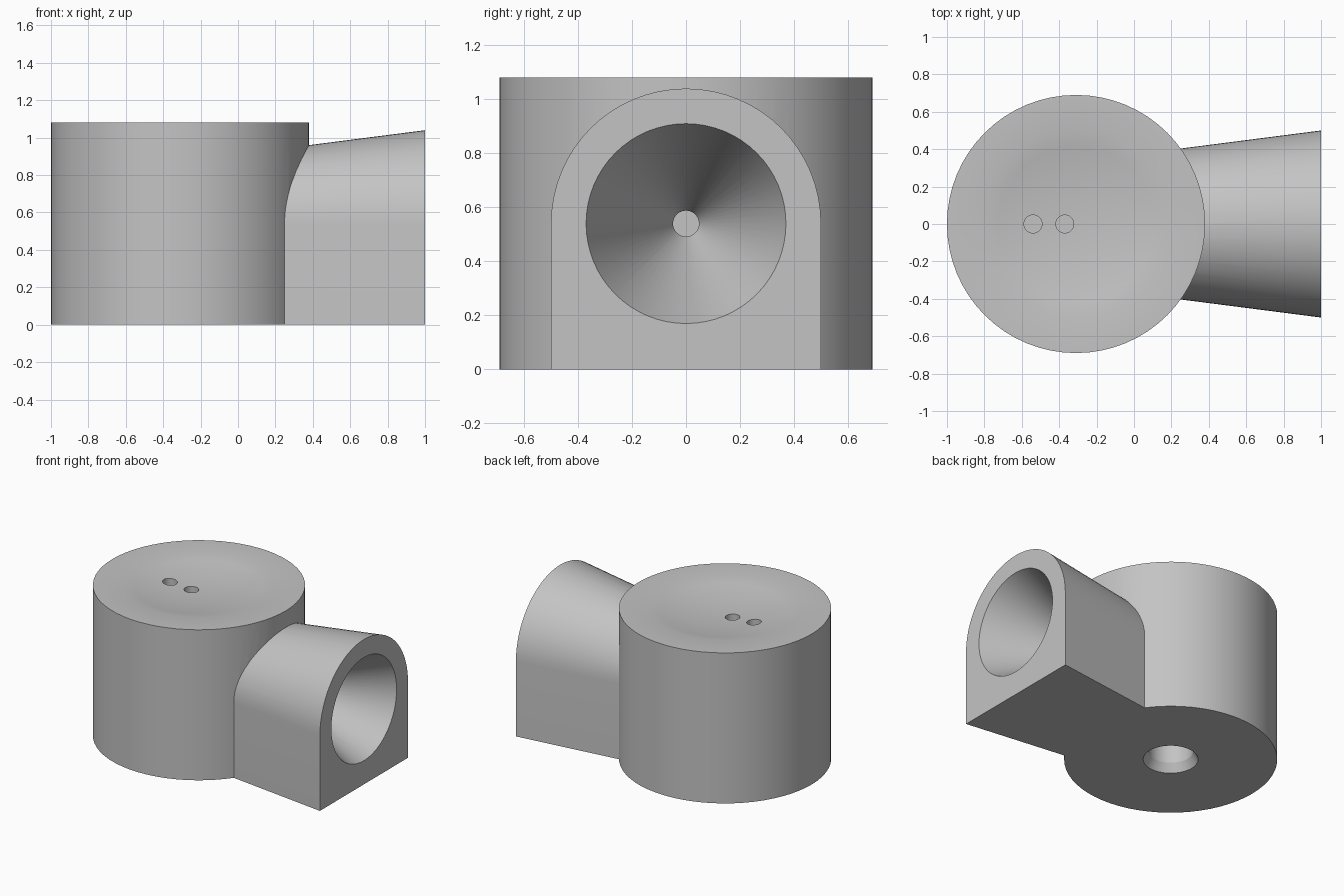
import bpy, bmesh, math
from mathutils import Vector

# Remove the default cube only
cube = bpy.data.objects.get("Cube")
if cube:
    bpy.data.objects.remove(cube, do_unlink=True)

# One plain grey material
grey = bpy.data.materials.new("plain_grey")
grey.use_nodes = True
colour = (0.55, 0.55, 0.55, 1)
grey.diffuse_color = colour
grey.node_tree.nodes["Principled BSDF"].inputs["Base Color"].default_value = colour


def finish(bm, name):
    bmesh.ops.recalc_face_normals(bm, faces=bm.faces)
    mesh = bpy.data.meshes.new(name)
    bm.to_mesh(mesh)
    bm.free()
    mesh.materials.append(grey)
    obj = bpy.data.objects.new(name, mesh)
    bpy.context.collection.objects.link(obj)
    return obj


def lathe(name, profile, steps=64, location=(0, 0, 0), tilt=0):
    """Spin a (radius, height) profile that starts and ends on the axis."""
    bm = bmesh.new()
    verts = [bm.verts.new((r, 0, z)) for r, z in profile]
    edges = [bm.edges.new(pair) for pair in zip(verts, verts[1:])]
    bmesh.ops.spin(bm, geom=verts + edges, cent=(0, 0, 0), axis=(0, 0, 1),
                   angle=math.tau, steps=steps, use_merge=False)
    bmesh.ops.remove_doubles(bm, verts=bm.verts, dist=0.0001)
    obj = finish(bm, name)
    obj.location = location
    obj.rotation_euler.y = tilt
    return obj


def combine(target, tool, operation):
    bpy.context.view_layer.update()
    bpy.context.view_layer.objects.active = target
    mod = target.modifiers.new(operation.lower(), 'BOOLEAN')
    mod.operation, mod.object, mod.solver = operation, tool, 'EXACT'
    bpy.ops.object.modifier_apply(modifier=mod.name)
    bpy.data.objects.remove(tool, do_unlink=True)


RADIUS, HEIGHT, CENTRE_X, AXIS_Z = 0.69, 1.08, -0.31, 0.54
DISH_R, DISH_DEPTH = 0.5, 0.05

# Round body with a countersunk bottom hole and a shallow dished top
dish = [(DISH_R * i / 6, HEIGHT - DISH_DEPTH * (1 - (i / 6) ** 2))
        for i in range(6, -1, -1)]
body = lathe("housing",
             [(0, 0.45), (0.145, 0.45), (0.145, 0.06), (0.178, 0),
              (RADIUS, 0), (RADIUS, HEIGHT)] + dish,
             location=(CENTRE_X, 0, 0))

# Arched spout that widens outwards
bm = bmesh.new()
rings = []
for x, half in ((-0.05, 0.365), (1, 0.5)):
    arch = [(half * math.cos(math.pi * i / 32), AXIS_Z + half * math.sin(math.pi * i / 32))
            for i in range(33)]
    outline = [(half, 0)] + arch + [(-half, 0)]
    rings.append([bm.verts.new(Vector((x, y, z))) for y, z in outline])
    bm.faces.new(rings[-1])
inner, outer = rings
for i in range(len(inner)):
    j = (i + 1) % len(inner)
    bm.faces.new((inner[i], inner[j], outer[j], outer[i]))
combine(body, finish(bm, "spout"), 'UNION')

# Funnel opening with a narrow channel at its tip
funnel = lathe("funnel_cutter",
               [(0, -0.85), (0.048, -0.85), (0.048, -0.7), (0.37, 0),
                (0.416, 0.1), (0, 0.1)],
               location=(1, 0, AXIS_Z), tilt=math.pi / 2)
combine(body, funnel, 'DIFFERENCE')

# Pair of small holes in the dish
for x in (-0.54, -0.37):
    hole = lathe("hole_cutter", [(0, 0.85), (0.048, 0.85), (0.048, 1.2), (0, 1.2)],
                 steps=32, location=(x, 0, 0))
    combine(body, hole, 'DIFFERENCE')

# Smooth curved walls, keep rims sharp
bpy.ops.object.select_all(action='DESELECT')
body.select_set(True)
bpy.context.view_layer.objects.active = body
bpy.ops.object.shade_smooth_by_angle(angle=math.radians(22))
